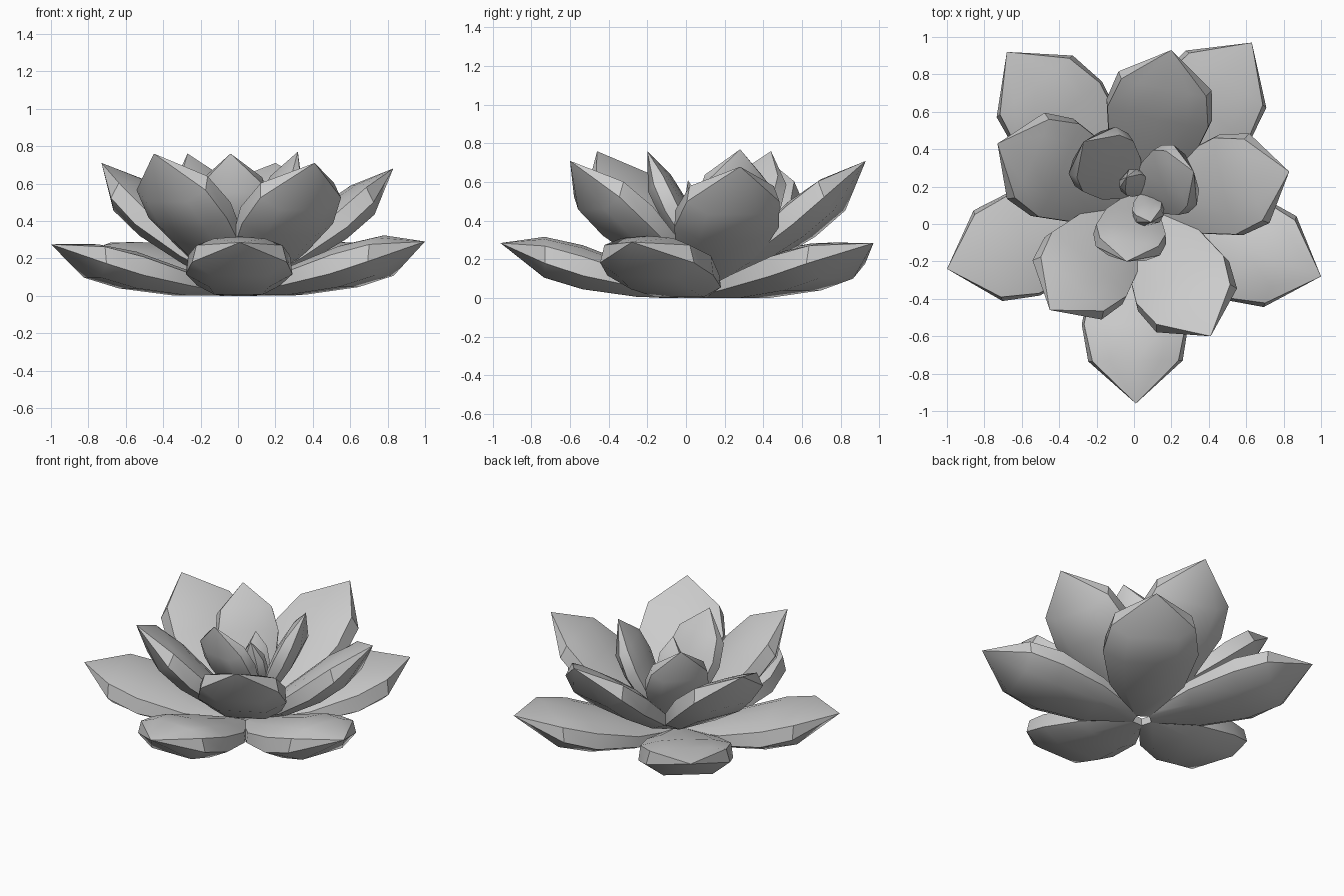
import bpy, bmesh, math
from mathutils import Matrix, Vector

if "Cube" in bpy.data.objects:
    bpy.data.objects.remove(bpy.data.objects["Cube"])

# Petal stations: u, (half width, z) of under-face, crease and rim, then centre z of the pillowed top
STATIONS = [
    (0.05, (0.04, 0.0), (0.06, 0.015), (0.055, 0.045), 0.05),
    (0.33, (0.13, 0.005), (0.225, 0.055), (0.215, 0.12), 0.15),
    (0.62, (0.16, 0.045), (0.288, 0.115), (0.275, 0.215), 0.25),
    (0.82, (0.15, 0.105), (0.255, 0.18), (0.232, 0.27), 0.285),
]
TIP = Vector((1.05, 0, 0.285))


def petal(name, base, tip, width=1.0, bulge=0.0):
    """Solid pillow-shaped petal running from base to tip."""
    bm = bmesh.new()
    rings = []
    for u, low, crease, rim, mid in STATIONS:
        mid += bulge * u
        inner = (rim[0] * 0.6, mid * 0.75 + rim[1] * 0.25)
        section = [(-low[0], low[1]), (low[0], low[1]), crease, rim, inner,
                   (0, mid), (-inner[0], inner[1]),
                   (-rim[0], rim[1]), (-crease[0], crease[1])]
        rings.append([bm.verts.new((u, v * width, z)) for v, z in section])
    n = len(rings[0])
    for a, b in zip(rings, rings[1:]):
        for i in range(n):
            j = (i + 1) % n
            bm.faces.new((a[i], a[j], b[j], b[i]))
    end = bm.verts.new(TIP)
    for i in range(n):
        bm.faces.new((rings[-1][i], rings[-1][(i + 1) % n], end))
    bm.faces.new(rings[0])
    bmesh.ops.recalc_face_normals(bm, faces=bm.faces)

    # Aim the template tip at the requested point
    base, tip = Vector(base), Vector(tip)
    d = tip - base
    yaw = math.atan2(d.y, d.x)
    pitch = math.atan2(d.z, math.hypot(d.x, d.y)) - math.atan2(TIP.z, TIP.x)
    bm.transform(Matrix.Translation(base) @ Matrix.Rotation(yaw, 4, 'Z')
                 @ Matrix.Rotation(-pitch, 4, 'Y')
                 @ Matrix.Scale(d.length / TIP.length, 4))
    me = bpy.data.meshes.new(name)
    bm.to_mesh(me)
    bm.free()
    ob = bpy.data.objects.new(name, me)
    bpy.context.collection.objects.link(ob)
    bpy.ops.object.select_all(action='DESELECT')
    ob.select_set(True)
    bpy.context.view_layer.objects.active = ob
    bpy.ops.object.shade_smooth_by_angle(angle=math.radians(36))


# Each whorl: name, shared base, petal tips, relative width
WHORLS = [
    ("outer_petal", (0, 0.08, 0),
     [(0.01, -0.96, 0.285), (1.0, -0.28, 0.29), (0.63, 0.97, 0.285),
      (-0.68, 0.92, 0.285), (-1.0, -0.24, 0.275)], 1.0),
    ("middle_petal", (0.03, 0.1, 0.03),
     [(0.83, 0.28, 0.68), (0.2, 0.93, 0.71), (-0.73, 0.43, 0.71),
      (-0.45, -0.46, 0.76), (0.41, -0.6, 0.71)], 1.0),
    ("inner_petal", (0.01, 0.16, 0.07),
     [(-0.27, 0.44, 0.76), (0.32, 0.28, 0.77), (-0.04, -0.2, 0.76)], 0.95),
    ("heart_petal", (0.05, 0.17, 0.1),
     [(0.09, 0.01, 0.61), (-0.04, 0.25, 0.56)], 0.6),
]
for name, base, tips, width in WHORLS:
    for k, tip in enumerate(tips):
        # The front and right outer petals swell a little higher
        bulge = 0.04 if name == "outer_petal" and k < 2 else 0.0
        petal(f"{name}_{k + 1}", base, tip, width, bulge)
